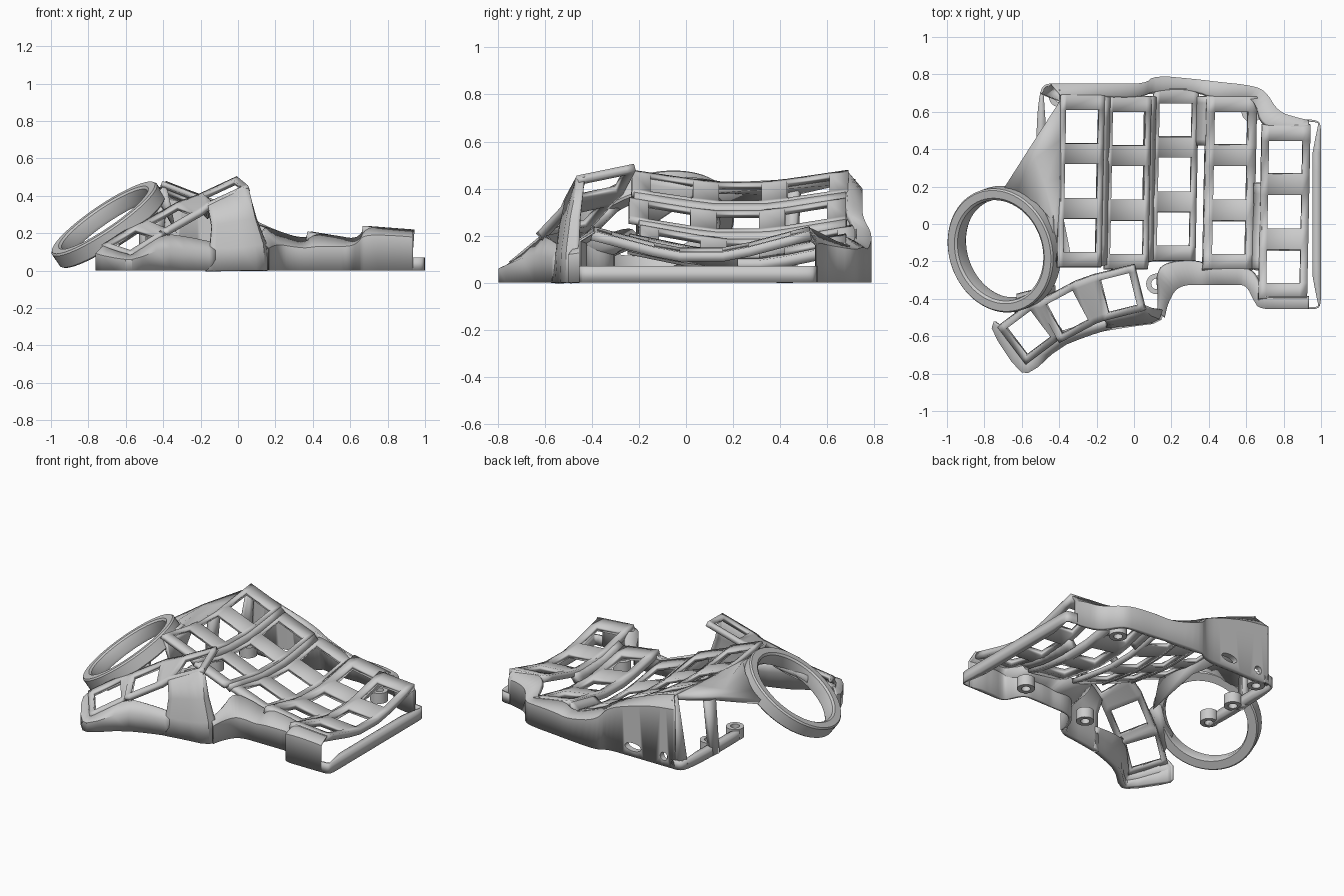
import bpy, bmesh
from math import sin, cos, pi, radians
from mathutils import Vector

if "Cube" in bpy.data.objects:
    bpy.data.objects.remove(bpy.data.objects["Cube"])


def finish(name, bm, angle=35):
    me = bpy.data.meshes.new(name)
    bm.to_mesh(me)
    bm.free()
    ob = bpy.data.objects.new(name, me)
    bpy.context.collection.objects.link(ob)
    bpy.ops.object.select_all(action='DESELECT')
    ob.select_set(True)
    bpy.context.view_layer.objects.active = ob
    bpy.ops.object.shade_smooth_by_angle(angle=radians(angle))
    return ob


def chaikin(pts, n):
    pts = [Vector(p) for p in pts]
    for _ in range(n):
        out = [pts[0]]
        for a, b in zip(pts, pts[1:]):
            out += [a.lerp(b, .25), a.lerp(b, .75)]
        pts = out + [pts[-1]]
    return pts


# Thick sheet through rows of points; 'ref' lies on the inner side, holes are (row, col) cells left out
def sheet(name, rails, thick, ref, smooth=0, holes=()):
    rails = [chaikin(r, smooth) for r in rails]
    bm = bmesh.new()
    vs = [[bm.verts.new(p) for p in r] for r in rails]
    for i in range(len(vs) - 1):
        for j in range(len(vs[0]) - 1):
            if (i, j) not in holes:
                bm.faces.new((vs[i][j], vs[i][j + 1], vs[i + 1][j + 1], vs[i + 1][j]))
    bm.normal_update()
    ref = Vector(ref)
    if sum(f.normal.dot(f.calc_center_median() - ref) * f.calc_area() for f in bm.faces) < 0:
        bmesh.ops.reverse_faces(bm, faces=bm.faces[:])
    ob = finish(name, bm)
    m = ob.modifiers.new("thickness", 'SOLIDIFY')
    m.thickness, m.offset, m.use_even_offset = thick, -1, True
    m.thickness_clamp = 1
    return ob


# Ring of revolution from a closed (radius, height) profile
def lathe(name, prof, centre, normal=(0, 0, 1), n=64):
    q = Vector(normal).to_track_quat('Z', 'Y')
    bm = bmesh.new()
    vs = [[bm.verts.new(Vector(centre) + q @ Vector((r * cos(2 * pi * i / n), r * sin(2 * pi * i / n), h)))
           for r, h in prof] for i in range(n)]
    k = len(prof)
    for i in range(n):
        for j in range(k):
            a, b = vs[i], vs[(i + 1) % n]
            bm.faces.new((a[j], b[j], b[(j + 1) % k], a[(j + 1) % k]))
    bmesh.ops.recalc_face_normals(bm, faces=bm.faces[:])
    return finish(name, bm)


BELOW = (0, 0, -9)

# Five key columns: centre x, centre y, left z, right z, dip, half width
COLS = [(-.28, .23, .48, .39, .05, .115), (-.03, .22, .365, .275, .055, .115),
        (.22, .265, .25, .165, .06, .118), (.515, .22, .21, .165, .07, .135),
        (.805, .065, .24, .22, .09, .13)]


def on_col(c, y, dx):
    xc, yc, zl, zr, dip, hw = c
    d = abs(y - yc)
    z = zl + (zr - zl) * (dx + hw) / (2 * hw) - dip + dip * max(0, (d - .12) / .34)
    return (xc + dx + .02 * (y - yc), y, z)


STEPS = [-.46, -.38, -.20, -.09, .09, .20, .38, .46]
for i, c in enumerate(COLS):
    grid = [[on_col(c, c[1] + d, dx) for dx in (-c[5], -.09, .09, c[5])] for d in STEPS]
    sheet(f"key_column_{i + 1}", grid, .05, BELOW, holes=[(1, 1), (3, 1), (5, 1)])

# Stepped webs between neighbouring columns
for i, (y0, y1) in enumerate([(-.22, .68), (-.2, .68), (.42, .68), (-.24, .22)]):
    a, b = COLS[i], COLS[i + 1]
    ys = [y0 + (y1 - y0) * k / 8 for k in range(9)]
    sheet(f"column_web_{i + 1}", [[on_col(a, y, a[5] - .01) for y in ys],
                                  [on_col(b, y, .01 - b[5]) for y in ys]], .04, BELOW)

# Thumb cluster: three tilted key plates in one strip
grid = [[] for _ in range(4)]
for cx, cy, cz, rot, sx in [(-.565, -.585, .17, 37, .5), (-.36, -.475, .29, 28, .5), (-.085, -.37, .43, 14, .45)]:
    c, s = cos(radians(rot)), sin(radians(rot))
    for u in (-.112, -.083, .083, .112):
        for r, v in enumerate((-.125, -.09, .09, .125)):
            grid[r].append((cx + u * c - v * s, cy + u * s + v * c, cz + sx * u + .2 * v))
sheet("thumb_keys", grid, .045, BELOW, holes=[(1, 1), (1, 5), (1, 9)])


# Wall from an upper edge, out to a shoulder, then straight to the floor
def wall(name, top, outer, ref, thick=.04, smooth=2):
    foot = [(x, y, 0) for x, y, z in outer]
    return sheet(name, [top, outer, foot], thick, ref, smooth)


back = wall("back_wall",
            [(-.39, .69, .47), (-.27, .69, .435), (-.15, .69, .39), (.04, .68, .31), (.12, .72, .25),
             (.33, .72, .17), (.42, .68, .20), (.58, .68, .175), (.65, .66, .165), (.69, .53, .235),
             (.80, .52, .23), (.935, .52, .22)],
            [(-.44, .75, .40), (-.27, .75, .38), (-.12, .75, .34), (.06, .75, .28), (.11, .795, .20),
             (.33, .775, .14), (.45, .76, .15), (.60, .745, .15), (.70, .72, .14), (.77, .60, .16),
             (.87, .57, .17), (.935, .555, .16)], (.2, 0, 0))

# Socket holes through the back wall
for x, r, stretch in [(-.36, .027, 1), (-.13, .027, 2.2)]:
    bpy.ops.mesh.primitive_cylinder_add(vertices=24, radius=r, depth=.3, location=(x, .75, .065),
                                        rotation=(pi / 2, 0, 0))
    cut = bpy.context.object
    cut.name = "socket_cutter"
    cut.scale.x = stretch
    cut.hide_render = True
    cut.hide_viewport = True
    cut.display_type = 'WIRE'
    m = back.modifiers.new("socket", 'BOOLEAN')
    m.operation, m.object, m.solver = 'DIFFERENCE', cut, 'EXACT'

wall("front_wall",
     [(.13, -.47, .16), (.15, -.38, .19), (.13, -.24, .24), (.24, -.205, .205), (.34, -.20, .17),
      (.40, -.24, .20), (.52, -.24, .19), (.62, -.24, .17), (.66, -.32, .20), (.68, -.39, .24),
      (.80, -.39, .23), (.935, -.39, .22)],
     [(.165, -.50, .12), (.18, -.43, .13), (.22, -.35, .14), (.28, -.325, .13), (.36, -.325, .12),
      (.42, -.325, .13), (.52, -.325, .13), (.60, -.325, .13), (.64, -.41, .15), (.67, -.455, .19),
      (.80, -.455, .19), (.935, -.455, .18)], (.4, 0, 0))

wall("thumb_wall",
     [(-.72, -.54, .14), (-.72, -.57, .13), (-.60, -.735, .09), (-.56, -.735, .09),
      (-.40, -.61, .20), (-.26, -.57, .18), (-.12, -.53, .15)],
     [(-.75, -.52, .10), (-.765, -.57, .09), (-.62, -.79, .06), (-.55, -.80, .06),
      (-.40, -.66, .12), (-.25, -.60, .11), (-.12, -.56, .10)], (-.4, -.4, 0), smooth=1)

sheet("thumb_post",
      [[(-.16, -.515, .35), (-.05, -.49, .40), (.055, -.465, .455), (.05, -.43, .455)],
       [(-.14, -.54, .24), (-.03, -.525, .26), (.09, -.505, .28), (.10, -.45, .28)],
       [(-.15, -.555, .12), (-.02, -.545, .12), (.13, -.525, .14), (.155, -.46, .14)],
       [(-.17, -.575, 0), (-.02, -.55, 0), (.14, -.53, 0), (.165, -.46, 0)]],
      .035, (-.1, -.2, 0), smooth=1)


# Low base rails on the open right and left sides
def rail(name, pts, h, ref):
    sheet(name, [[(x, y, h) for x, y in pts], [(x, y, 0) for x, y in pts]], .045, ref, smooth=2)


rail("right_rail", [(.92, -.455), (.98, -.455), (1, -.43), (1, -.3), (1, .4), (1, .53), (.98, .555), (.92, .56)],
     .07, (.3, 0, 0))
rail("left_rail", [(-.41, .75), (-.48, .75), (-.505, .70), (-.52, .55), (-.525, .3), (-.52, .12), (-.46, .10)],
     .06, (0, .3, 0))
sheet("left_post", [[(-.53, .44, .40), (-.49, .49, .42)], [(-.53, .40, 0), (-.52, .47, 0)]], .04, (0, .3, 0))
sheet("left_corner_post", [[(-.40, .66, .46), (-.40, .72, .44)], [(-.505, .70, .03), (-.45, .75, .03)]],
      .035, (0, .3, 0))

# Round ball ring and the panel carrying it
lathe("ball_ring", [(.275, .035), (.288, .045), (.330, .045), (.338, .035), (.338, -.04), (.330, -.048),
                    (.275, -.048), (.268, -.03)], (-.695, -.135, .247), (-.55, -.2, .81), 72)
sheet("ring_panel", [[(-.395, .66, .455), (-.39, .45, .44), (-.39, .25, .43), (-.39, .05, .43), (-.39, -.21, .46)],
                     [(-.55, .42, .40), (-.53, .35, .41), (-.48, .22, .42), (-.43, .05, .43), (-.42, -.2, .43)],
                     [(-.70, .185, .32), (-.62, .17, .36), (-.52, .11, .42), (-.44, .02, .45), (-.42, -.17, .43)]],
      .04, BELOW)
sheet("ring_thumb_bridge", [[(-.64, -.50, .16), (-.50, -.40, .25), (-.42, -.36, .30)],
                            [(-.63, -.40, .24), (-.55, -.38, .28), (-.45, -.31, .34)]], .04, BELOW)

# Screw bosses inside the base
for i, (x, y) in enumerate([(.12, -.32), (.65, -.25), (.63, .60), (-.40, .68), (-.47, .15), (-.45, .40)]):
    lathe(f"screw_boss_{i + 1}", [(.028, 0), (.055, 0), (.055, .07), (.028, .07)], (x, y, 0), n=24)
